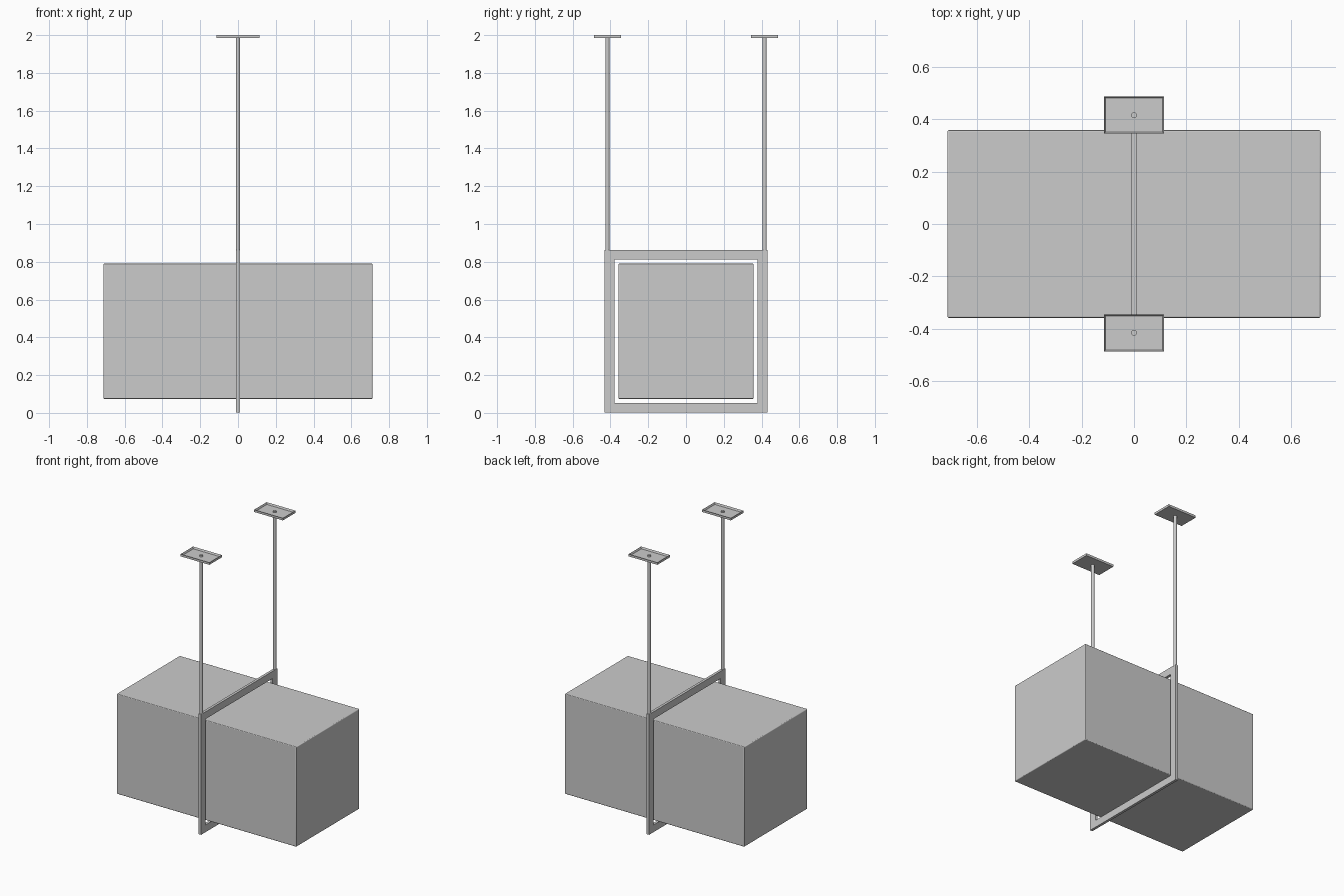
import bpy, bmesh
from mathutils import Matrix

if "Cube" in bpy.data.objects:
    bpy.data.objects.remove(bpy.data.objects["Cube"])


def make_object(name, bm):
    bmesh.ops.recalc_face_normals(bm, faces=bm.faces)
    mesh = bpy.data.meshes.new(name)
    bm.to_mesh(mesh)
    bm.free()
    ob = bpy.data.objects.new(name, mesh)
    bpy.context.collection.objects.link(ob)
    return ob


def box_bm(size, center):
    bm = bmesh.new()
    bmesh.ops.create_cube(bm, size=1.0,
                          matrix=Matrix.Translation(center) @ Matrix.Diagonal((*size, 1)))
    return bm


def smooth(ob):
    bpy.ops.object.select_all(action='DESELECT')
    ob.select_set(True)
    bpy.context.view_layer.objects.active = ob
    bpy.ops.object.shade_smooth_by_angle()


# Long box shade with slightly softened edges
shade = make_object("lamp_shade", box_bm((1.424, 0.716, 0.716), (0, 0, 0.432)))
bevel = shade.modifiers.new("soft_edges", 'BEVEL')
bevel.width = 0.005
bevel.segments = 3
smooth(shade)

# Square frame around the middle of the shade
bm = box_bm((0.019, 0.862, 0.862), (0, 0, 0.432))
sides = [f for f in bm.faces if abs(f.normal.x) > 0.9]
bmesh.ops.inset_individual(bm, faces=sides, thickness=0.073)
bmesh.ops.bridge_loops(bm, edges=list({e for f in sides for e in f.edges}))
bmesh.ops.delete(bm, geom=sides, context='FACES')
make_object("support_frame", bm)

for side, label in ((-1, "front"), (1, "back")):
    y = side * 0.416

    # Hanging rod, its tip showing inside the ceiling tray
    bm = bmesh.new()
    bmesh.ops.create_cone(bm, cap_ends=True, segments=24, radius1=0.011, radius2=0.011,
                          depth=1.137, matrix=Matrix.Translation((0, y, 1.4285)))
    smooth(make_object(label + "_rod", bm))

    # Ceiling tray, open on top
    bm = box_bm((0.228, 0.142, 0.016), (0, y, 1.992))
    top = [f for f in bm.faces if f.normal.z > 0.9]
    bmesh.ops.inset_individual(bm, faces=top, thickness=0.008)
    bmesh.ops.translate(bm, verts=top[0].verts, vec=(0, 0, -0.013))
    make_object(label + "_ceiling_tray", bm)
